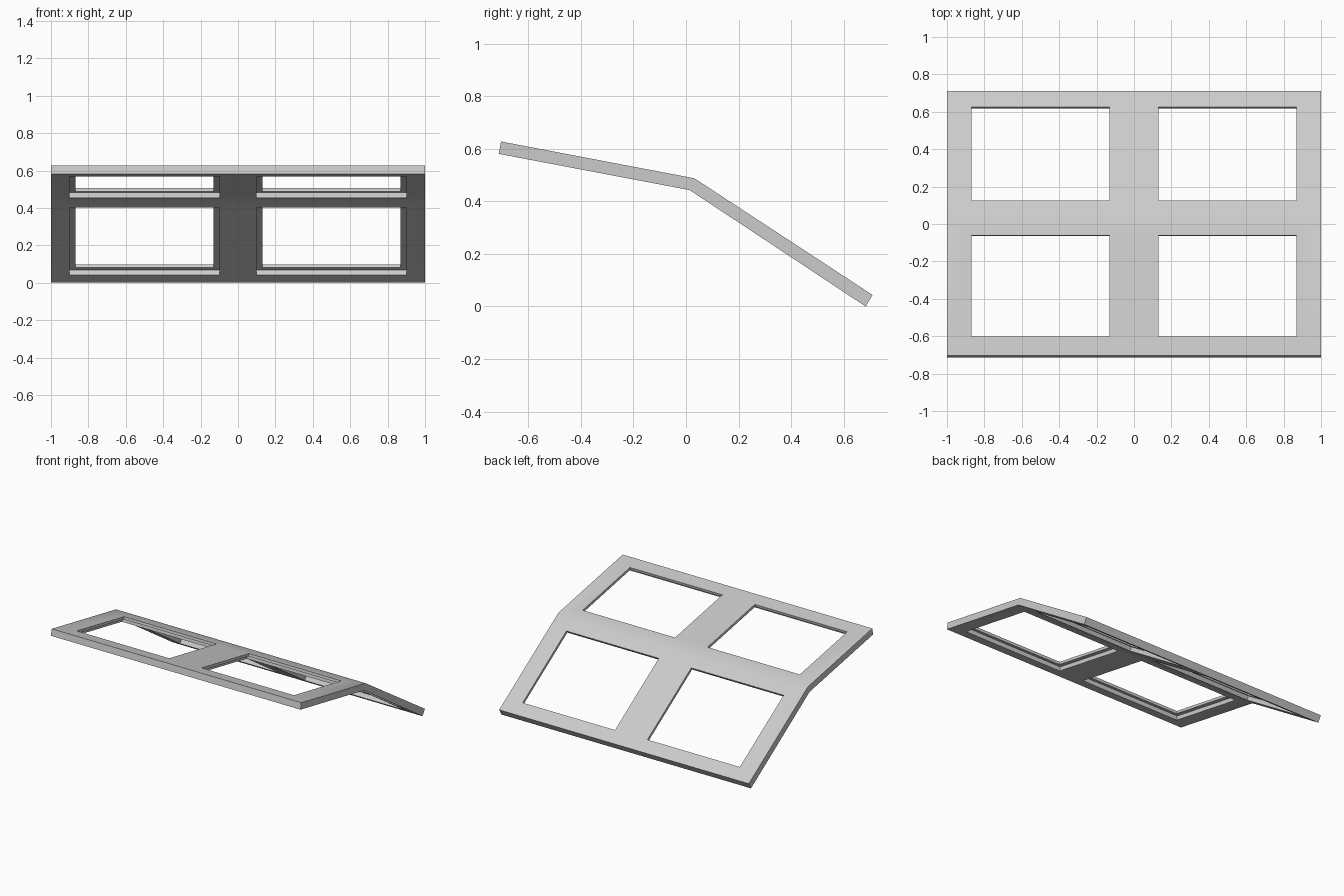
import bpy, bmesh, math
from mathutils import Vector, Matrix

if "Cube" in bpy.data.objects:
    bpy.data.objects.remove(bpy.data.objects["Cube"])

grey = bpy.data.materials.new("light_grey")
grey.diffuse_color = (0.6, 0.6, 0.6, 1)
grey.use_nodes = True
grey.node_tree.nodes["Principled BSDF"].inputs["Base Color"].default_value = grey.diffuse_color

# Bent slab: side profile (y, z) extruded along x
TOP = [(-0.704, 0.628), (0.032, 0.488), (0.71, 0.044)]
BOTTOM = [(0.684, 0.0), (0.014, 0.443), (-0.713, 0.581)]
bm = bmesh.new()
profile = bm.faces.new([bm.verts.new((-1, y, z)) for y, z in TOP + BOTTOM])
moved = bmesh.ops.extrude_face_region(bm, geom=[profile])["geom"]
bmesh.ops.translate(bm, vec=(2, 0, 0), verts=[v for v in moved if isinstance(v, bmesh.types.BMVert)])
bmesh.ops.recalc_face_normals(bm, faces=bm.faces)
mesh = bpy.data.meshes.new("window_frame")
bm.to_mesh(mesh)
bm.free()
frame = bpy.data.objects.new("window_frame", mesh)
bpy.context.collection.objects.link(frame)
mesh.materials.append(grey)


def cut(start, end, s0, s1, x0, x1, d0, d1):
    """Cut a box out of a panel: s along its slope, d is depth below its top."""
    a, b = Vector((0, *start)), Vector((0, *end))
    along = (b - a).normalized()
    normal = Vector((1, 0, 0)).cross(along)
    bm = bmesh.new()
    bmesh.ops.create_cube(bm, size=1)
    centre = a + along * (s0 + s1) / 2 - normal * (d0 + d1) / 2 + Vector((x0 + x1, 0, 0)) / 2
    axes = Matrix((Vector((x1 - x0, 0, 0)), along * (s1 - s0), normal * (d1 - d0))).transposed()
    bm.transform(Matrix.Translation(centre) @ axes.to_4x4())
    bmesh.ops.recalc_face_normals(bm, faces=bm.faces)
    me = bpy.data.meshes.new("opening_cutter")
    bm.to_mesh(me)
    bm.free()
    cutter = bpy.data.objects.new("opening_cutter", me)
    cutter.hide_render = True
    bpy.context.collection.objects.link(cutter)
    mod = frame.modifiers.new("opening", "BOOLEAN")
    mod.operation, mod.solver, mod.object = "DIFFERENCE", "EXACT", cutter
    bpy.ops.object.modifier_apply(modifier=mod.name)
    bpy.data.objects.remove(cutter)


bpy.context.view_layer.objects.active = frame
frame.select_set(True)

# Four openings, each with a wider rebate on the underside
LIP, STEP = 0.019, 0.027
for start, end, s0, s1 in ((TOP[0], TOP[1], 0.104, 0.655), (TOP[1], TOP[2], 0.112, 0.711)):
    for x0, x1 in ((-0.87, -0.13), (0.13, 0.87)):
        cut(start, end, s0, s1, x0, x1, -0.1, 0.1)
        cut(start, end, s0 - STEP, s1 + STEP, x0 - 0.03, x1 + 0.03, LIP, 0.1)

# Soft ridge, crisp corners
bpy.ops.object.shade_smooth_by_angle(angle=math.radians(30))
